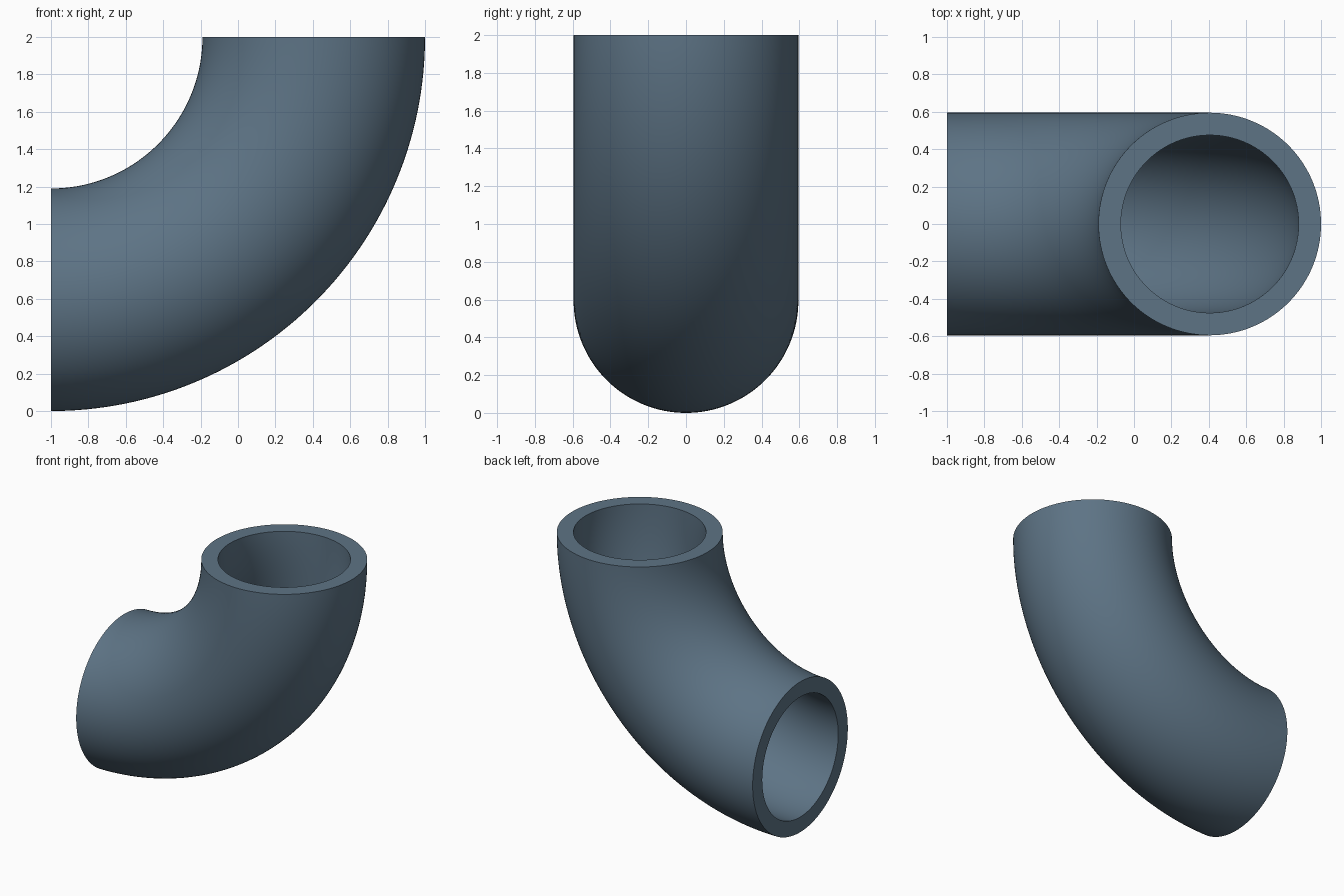
import bpy, bmesh, math
from mathutils import Vector

if "Cube" in bpy.data.objects:
    bpy.data.objects.remove(bpy.data.objects["Cube"])

BEND_R, OUTER_R, INNER_R = 1.405, 0.595, 0.475
CENTRE = Vector((-1, 0, 2))
SIDES, STEPS = 128, 64

bm = bmesh.new()


def ring(radius, turn):
    # circle across the pipe at a given turn of the bend
    verts = []
    for i in range(SIDES):
        a = 2 * math.pi * i / SIDES
        r = BEND_R + radius * math.cos(a)
        verts.append(bm.verts.new(CENTRE + Vector(
            (r * math.cos(turn), radius * math.sin(a), -r * math.sin(turn)))))
    return verts


def bridge(a, b):
    for i in range(SIDES):
        j = (i + 1) % SIDES
        bm.faces.new((a[i], a[j], b[j], b[i]))


# outer wall and bore, swept a quarter turn
turns = [math.pi / 2 * k / STEPS for k in range(STEPS + 1)]
outer = [ring(OUTER_R, t) for t in turns]
bore = [ring(INNER_R, t) for t in turns]
for wall in (outer, bore):
    for a, b in zip(wall, wall[1:]):
        bridge(a, b)

# ring-shaped end faces
for end in (0, -1):
    bridge(outer[end], bore[end])
bmesh.ops.recalc_face_normals(bm, faces=bm.faces)

mesh = bpy.data.meshes.new("pipe_elbow")
bm.to_mesh(mesh)
bm.free()
elbow = bpy.data.objects.new("pipe_elbow", mesh)
bpy.context.collection.objects.link(elbow)

# blue-grey steel
steel = bpy.data.materials.new("blue_grey")
steel.diffuse_color = (0.11, 0.173, 0.235, 1)
steel.use_nodes = True
steel.node_tree.nodes["Principled BSDF"].inputs["Base Color"].default_value = steel.diffuse_color
mesh.materials.append(steel)

# smooth walls, crisp rims
bpy.context.view_layer.objects.active = elbow
elbow.select_set(True)
bpy.ops.object.shade_smooth_by_angle(angle=math.radians(30))
